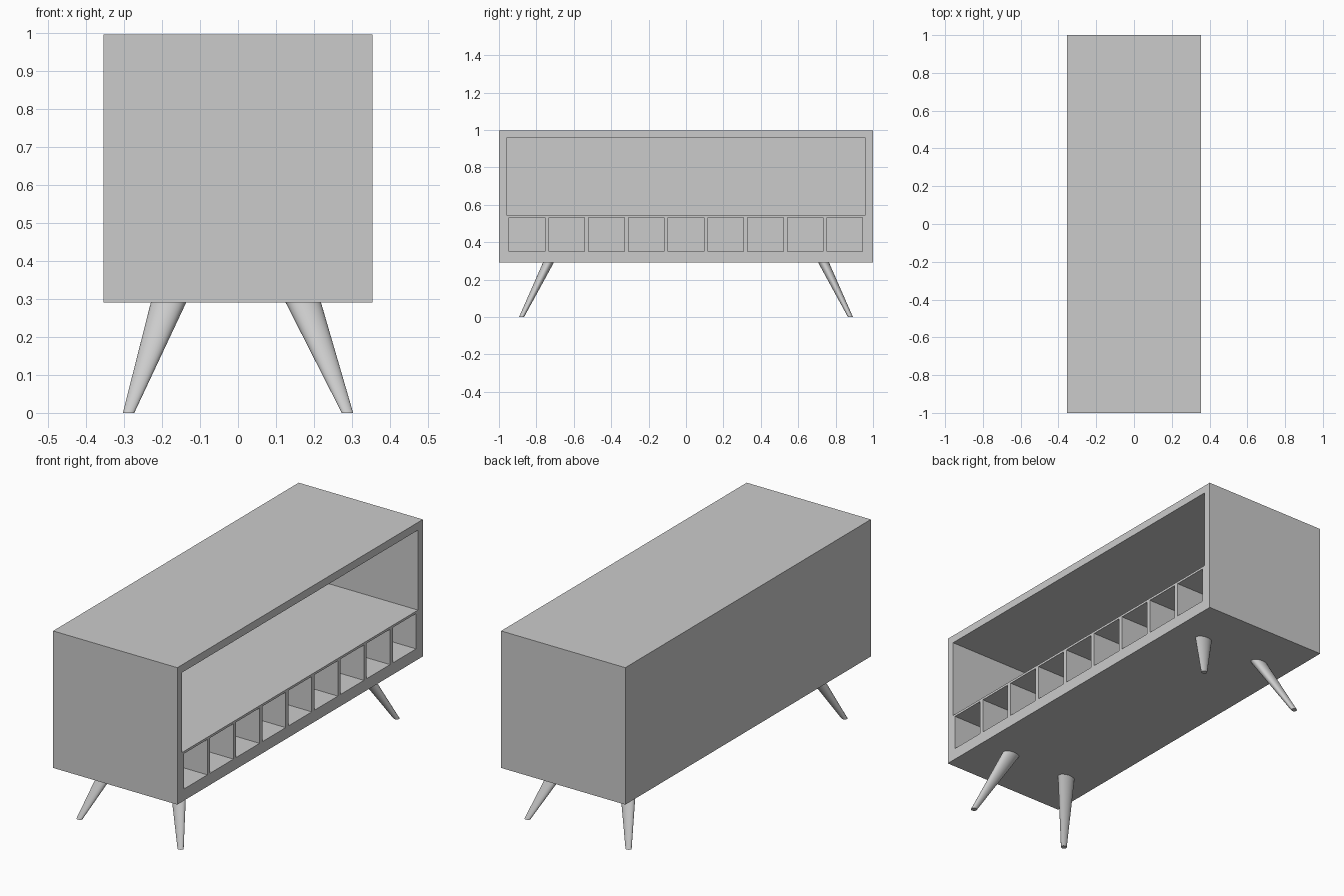
import bpy, bmesh
from math import cos, sin, tau
from mathutils import Matrix, Vector

if "Cube" in bpy.data.objects:
    bpy.data.objects.remove(bpy.data.objects["Cube"])


def add_box(bm, lo, hi):
    lo, hi = Vector(lo), Vector(hi)
    m = Matrix.Translation((lo + hi) / 2) @ Matrix.Diagonal((*(hi - lo), 1))
    bmesh.ops.create_cube(bm, size=1, matrix=m)


def make_object(name, bm):
    bmesh.ops.recalc_face_normals(bm, faces=bm.faces[:])
    me = bpy.data.meshes.new(name)
    bm.to_mesh(me)
    bm.free()
    ob = bpy.data.objects.new(name, me)
    bpy.context.collection.objects.link(ob)
    return ob


# Cabinet block
bm = bmesh.new()
add_box(bm, (-0.354, -1, 0.29), (0.354, 1, 0.996))
cabinet = make_object("cabinet", bm)

# Openings in the +x side: one wide shelf above nine cubbies
BACK = -0.315
bm = bmesh.new()
add_box(bm, (BACK, -0.96, 0.544), (0.5, 0.96, 0.956))
for i in range(9):
    y = (i - 4) * 0.2125
    add_box(bm, (BACK, y - 0.095, 0.35), (0.5, y + 0.095, 0.532))
cutter = make_object("opening_cutter", bm)
cutter.hide_render = True

mod = cabinet.modifiers.new("openings", 'BOOLEAN')
mod.operation = 'DIFFERENCE'
mod.solver = 'EXACT'
mod.object = cutter
bpy.context.view_layer.objects.active = cabinet
cabinet.select_set(True)
bpy.ops.object.modifier_apply(modifier=mod.name)
bpy.data.objects.remove(cutter)


# Splayed tapered legs with an oval section
def leg(name, top, foot, n=32):
    bm = bmesh.new()
    rings = []
    for (x, y, z), rx, ry in ((foot, 0.015, 0.0135), (top, 0.0465, 0.029)):
        rings.append([bm.verts.new((x + rx * cos(tau * k / n), y + ry * sin(tau * k / n), z))
                      for k in range(n)])
    for k in range(n):
        j = (k + 1) % n
        bm.faces.new((rings[0][k], rings[0][j], rings[1][j], rings[1][k]))
    bm.faces.new(rings[0])
    bm.faces.new(rings[1])
    ob = make_object(name, bm)
    bpy.ops.object.select_all(action='DESELECT')
    bpy.context.view_layer.objects.active = ob
    ob.select_set(True)
    bpy.ops.object.shade_smooth_by_angle()


for side, sx, top_x in (("left", -1, 0.183), ("right", 1, 0.172)):
    for end, sy in (("front", -1), ("back", 1)):
        leg(f"{end}_{side}_leg", (sx * top_x, sy * 0.736, 0.29), (sx * 0.288, sy * 0.879, 0))
